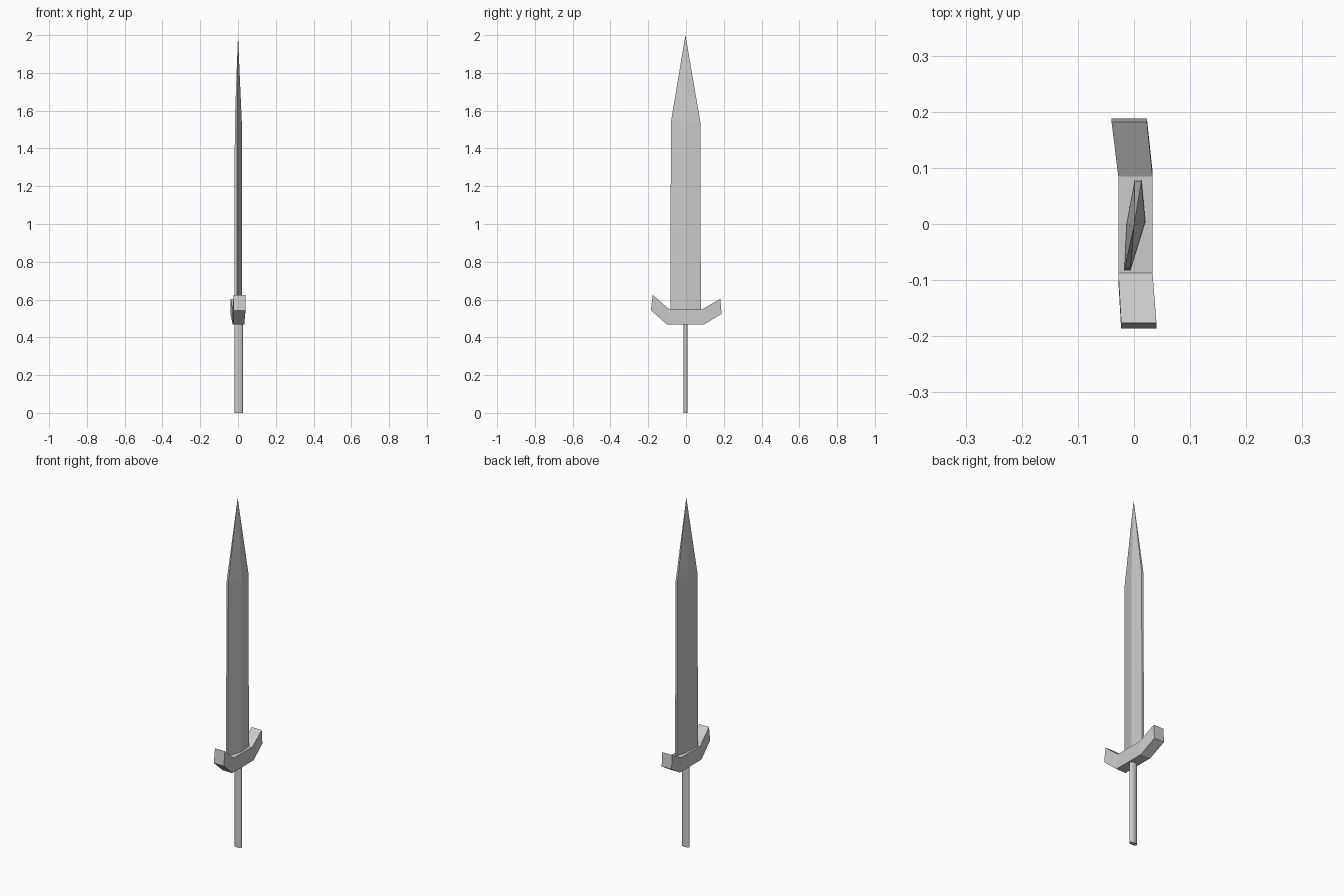
import bpy, math

if "Cube" in bpy.data.objects:
    bpy.data.objects.remove(bpy.data.objects["Cube"])


def loft(name, rings):
    """Skin rings with equal point counts and cap both ends."""
    n = len(rings[0])
    verts = [p for ring in rings for p in ring]
    faces = [(r * n + i, r * n + (i + 1) % n, (r + 1) * n + (i + 1) % n, (r + 1) * n + i)
             for r in range(len(rings) - 1) for i in range(n)]
    faces += [tuple(reversed(range(n))), tuple(range(len(verts) - n, len(verts)))]
    mesh = bpy.data.meshes.new(name)
    mesh.from_pydata(verts, [], faces)
    obj = bpy.data.objects.new(name, mesh)
    bpy.context.collection.objects.link(obj)
    bpy.context.view_layer.objects.active = obj
    bpy.ops.object.select_all(action='DESELECT')
    obj.select_set(True)
    bpy.ops.object.mode_set(mode='EDIT')
    bpy.ops.mesh.select_all(action='SELECT')
    bpy.ops.mesh.remove_doubles(threshold=0.00001)
    bpy.ops.mesh.normals_make_consistent(inside=False)
    bpy.ops.object.mode_set(mode='OBJECT')
    return obj


# Blade: slightly turned six-sided section, tapering to a point
section = [(0.014, 0.079), (0.001, 0.079), (-0.014, 0.0),
           (-0.018, -0.083), (-0.006, -0.083), (0.021, 0.004)]
tip = (0.0, -0.003)
blade_rings = [[(x, y, 0.50) for x, y in section],
               [(x * 0.95, y * 0.96, 1.54) for x, y in section],
               [(tip[0], tip[1], 2.0)] * len(section)]
# Pull the shoulder ring's left ridge up a little
x, y, z = blade_rings[1][2]
blade_rings[1][2] = (x, y, 1.58)
loft("blade", blade_rings)

# Crossguard: four-cornered sections along y, with raised, skewed ends
# each station: lower (y, z), upper (y, z), x of left and right side
stations = [((-0.186, 0.543), (-0.176, 0.624), -0.023, 0.040),
            ((-0.099, 0.467), (-0.087, 0.548), -0.028, 0.033),
            ((0.094, 0.467), (0.085, 0.548), -0.028, 0.033),
            ((0.188, 0.524), (0.182, 0.604), -0.040, 0.023)]
loft("crossguard", [[(x0, *lo), (x1, *lo), (x1, *up), (x0, *up)]
                    for lo, up, x0, x1 in stations])

# Grip: flattened round bar
grip_outline = [(0.003 + 0.023 * math.cos(a), -0.002 + 0.0115 * math.sin(a))
                for a in (math.tau * (i + 0.5) / 12 for i in range(12))]
loft("grip", [[(x, y, z) for x, y in grip_outline] for z in (0.0, 0.48)])
bpy.ops.object.shade_smooth_by_angle(angle=math.radians(50))
